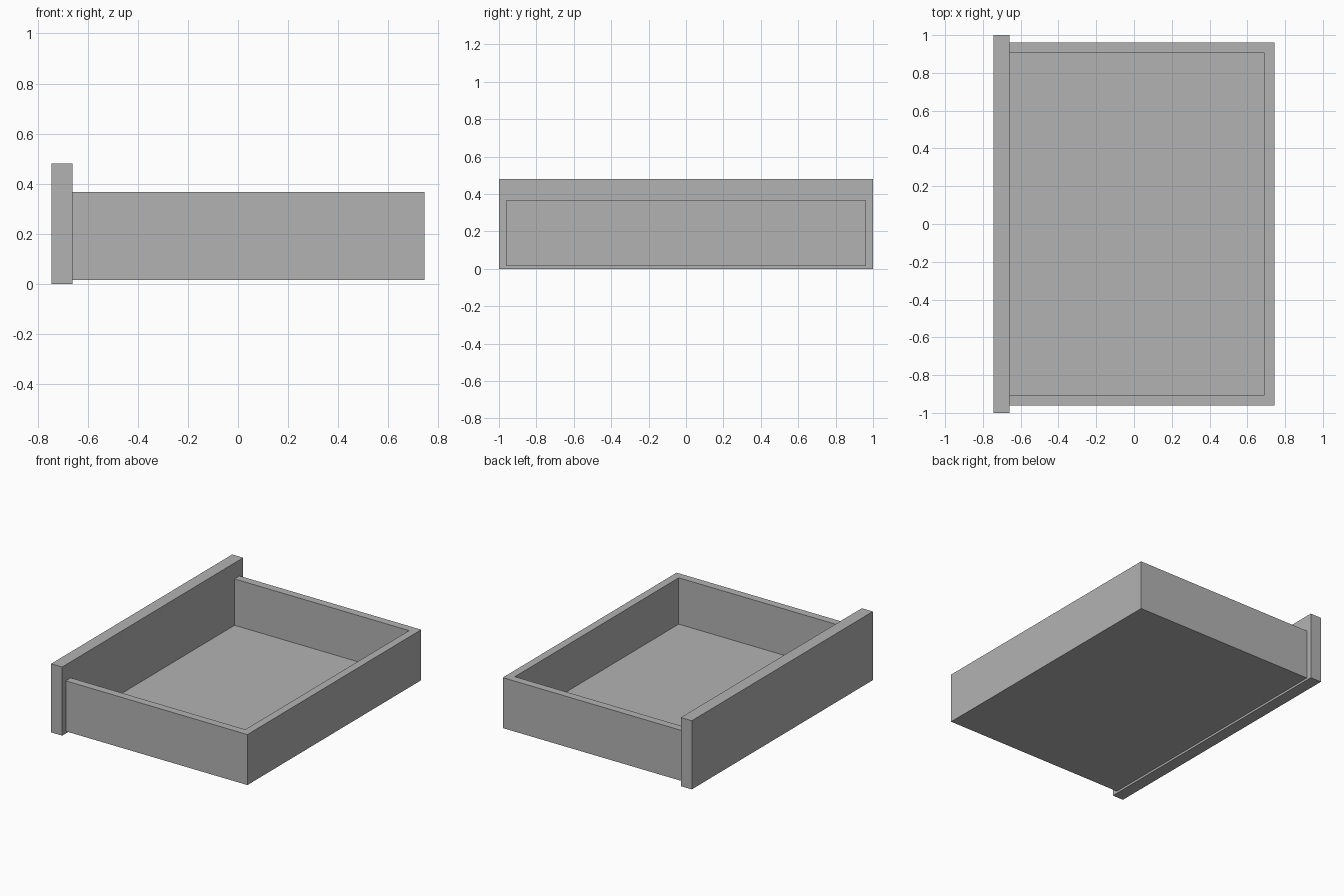
import bpy

default = bpy.data.objects.get("Cube")
if default:
    bpy.data.objects.remove(default, do_unlink=True)

# Single plain grey finish
grey = bpy.data.materials.new("plain_grey")
grey.use_nodes = True
colour = (0.45, 0.45, 0.45, 1.0)
grey.diffuse_color = colour
grey.node_tree.nodes["Principled BSDF"].inputs["Base Color"].default_value = colour


def box(name, low, high):
    """Add a box spanning two opposite corners."""
    centre = [(a + b) / 2 for a, b in zip(low, high)]
    bpy.ops.mesh.primitive_cube_add(size=1, location=centre)
    obj = bpy.context.object
    obj.name = name
    obj.scale = [b - a for a, b in zip(low, high)]
    bpy.ops.object.transform_apply(location=False, rotation=False, scale=True)
    obj.data.materials.append(grey)
    return obj


LENGTH = 0.745       # half of the overall depth
PANEL_BACK = -0.66   # where the tray meets the face panel
SIDE = 0.96          # half of the tray width
WALL = 0.055
BASE, FLOOR, RIM = 0.015, 0.044, 0.368

# Tall face panel, wider than the tray
box("drawer_face", (-LENGTH, -1, 0), (PANEL_BACK, 1, 0.48))

# Open tray, hollowed from one block so the walls and floor are seamless
tray = box("drawer_tray", (PANEL_BACK, -SIDE, BASE), (LENGTH, SIDE, RIM))
cutter = box("tray_cutter", (PANEL_BACK - 0.1, WALL - SIDE, FLOOR),
             (LENGTH - WALL, SIDE - WALL, RIM + 0.1))
cutter.hide_render = True
hollow = tray.modifiers.new("hollow", "BOOLEAN")
hollow.operation = "DIFFERENCE"
hollow.solver = "EXACT"
hollow.object = cutter
bpy.context.view_layer.objects.active = tray
bpy.ops.object.modifier_apply(modifier=hollow.name)
bpy.data.objects.remove(cutter, do_unlink=True)
